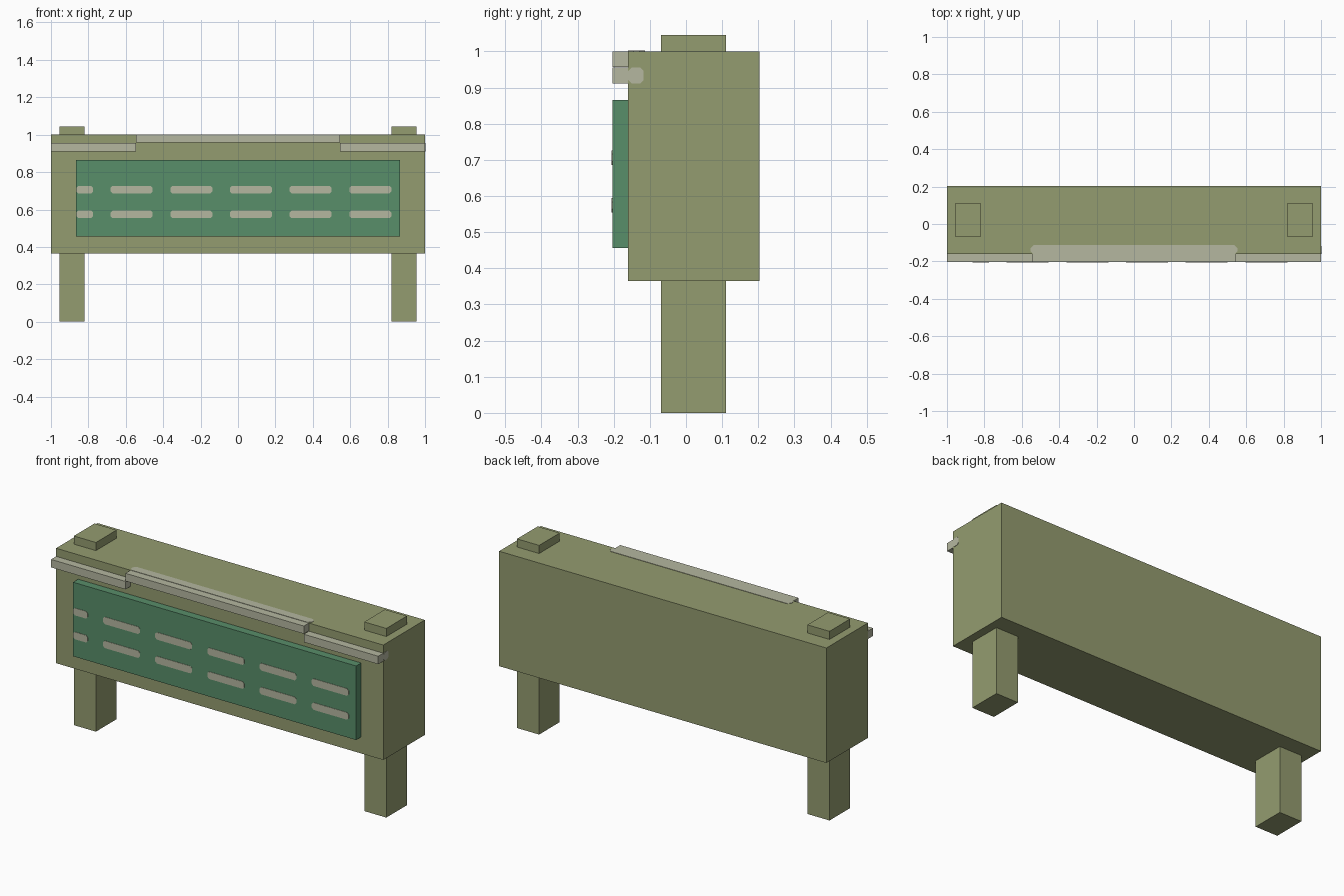
import bpy
import bmesh
from mathutils import Matrix, Vector

cube = bpy.data.objects.get("Cube")
if cube:
    bpy.data.objects.remove(cube, do_unlink=True)


def make_material(name, rgb):
    mat = bpy.data.materials.new(name)
    mat.use_nodes = True
    color = (*rgb, 1.0)
    mat.diffuse_color = color
    mat.node_tree.nodes["Principled BSDF"].inputs["Base Color"].default_value = color
    return mat


olive = make_material("olive", (0.296, 0.332, 0.162))
green = make_material("board green", (0.098, 0.271, 0.144))
pale = make_material("pale grey", (0.462, 0.474, 0.352))


def box(name, low, high, mat, chamfer=0.0, axis=None):
    """Box between two corners; optionally chamfer the edges along one axis."""
    low, high = Vector(low), Vector(high)
    bm = bmesh.new()
    bmesh.ops.create_cube(bm, size=1.0)
    size = high - low
    bmesh.ops.transform(bm, matrix=Matrix.Diagonal((*size, 1.0)), verts=bm.verts)
    if chamfer:
        edges = [e for e in bm.edges
                 if abs((e.verts[0].co - e.verts[1].co)[axis]) > size[axis] / 2]
        bmesh.ops.bevel(bm, geom=edges, offset=chamfer, segments=1, affect='EDGES')
    mesh = bpy.data.meshes.new(name)
    bm.to_mesh(mesh)
    bm.free()
    mesh.materials.append(mat)
    obj = bpy.data.objects.new(name, mesh)
    obj.location = (low + high) / 2
    bpy.context.collection.objects.link(obj)
    return obj


FRONT, BACK, LIP = -0.16, 0.203, -0.204
PAINT = 0.002

# Main housing
box("housing", (-1, FRONT, 0.365), (1, BACK, 1), olive)

# Posts and the upper and lower trim strips on both sides
for side, sign in (("left", 1), ("right", -1)):
    xs = sorted((sign * 0.82, sign * 0.955))
    box(side + "_leg", (xs[0], -0.069, 0), (xs[1], 0.111, 0.365), olive)
    box(side + "_post_cap", (xs[0], -0.069, 1), (xs[1], 0.111, 1.045), olive)
    xs = sorted((sign * 0.545, sign))
    box(side + "_trim", (xs[0], LIP, 0.911), (xs[1], FRONT, 0.955), pale)
box("centre_trim", (-0.545, LIP, 0.957), (0.545, FRONT, 1), pale)

# Painted trim returns on the top and the left end
box("top_paint", (-0.553, FRONT, 1), (0.553, -0.113, 1 + PAINT), pale, 0.015, 2)
box("end_paint", (1, FRONT, 0.911), (1 + PAINT, -0.117, 0.956), pale, 0.01, 0)

# Display board
box("board", (-0.865, LIP, 0.456), (0.865, FRONT, 0.865), green)

# Two rows of dashes, the first one cut off by the board edge
for row, z in enumerate((0.574, 0.706)):
    for i in range(6):
        end = -0.775 + 0.319 * i
        start = max(end - 0.225, -0.864)
        box(f"dash_{row}_{i}", (start, LIP - PAINT, z - 0.02),
            (end, LIP, z + 0.02), pale, 0.01, 1)
